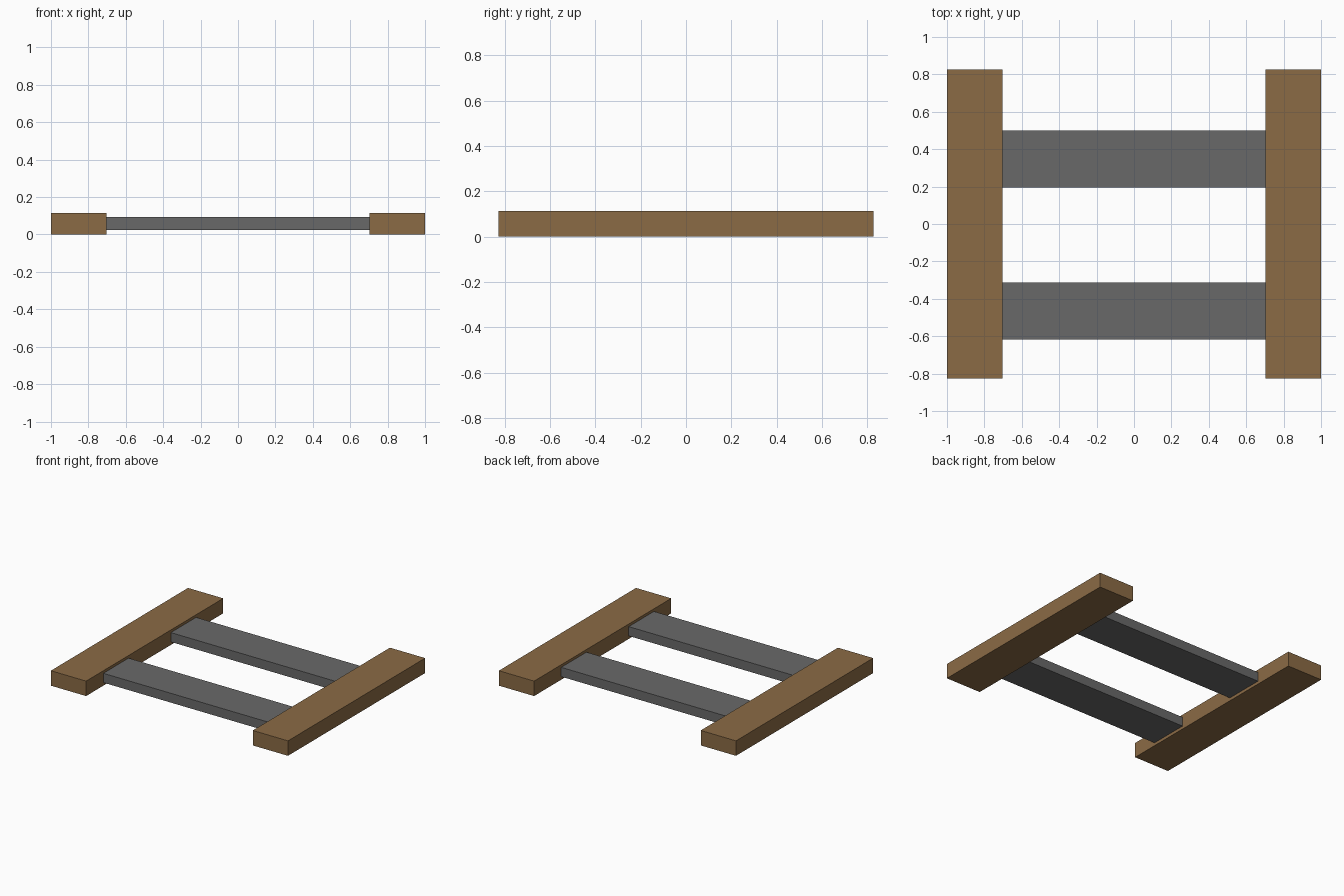
import bpy
import bmesh

if "Cube" in bpy.data.objects:
    bpy.data.objects.remove(bpy.data.objects["Cube"])


def material(name, rgb):
    m = bpy.data.materials.new(name)
    m.diffuse_color = (*rgb, 1.0)
    m.use_nodes = True
    m.node_tree.nodes["Principled BSDF"].inputs["Base Color"].default_value = m.diffuse_color
    return m


def box(name, lo, hi, mat):
    """Axis-aligned box between two corners."""
    bm = bmesh.new()
    bmesh.ops.create_cube(bm, size=1.0)
    for v in bm.verts:
        v.co = [lo[i] + (v.co[i] + 0.5) * (hi[i] - lo[i]) for i in range(3)]
    mesh = bpy.data.meshes.new(name)
    bm.to_mesh(mesh)
    bm.free()
    mesh.materials.append(mat)
    ob = bpy.data.objects.new(name, mesh)
    bpy.context.collection.objects.link(ob)
    return ob


wood = material("brown_wood", (0.258, 0.147, 0.060))
metal = material("dark_grey_metal", (0.141, 0.141, 0.141))

INNER = 0.703   # inner face of the side rails

# Wooden side rails
box("left_rail", (-1.0, -0.826, 0.0), (-INNER, 0.826, 0.114), wood)
box("right_rail", (INNER, -0.826, 0.0), (1.0, 0.826, 0.114), wood)

# Grey crossbars spanning between the rails
for name, y0, y1 in (("front_crossbar", -0.618, -0.314),
                     ("back_crossbar", 0.195, 0.499)):
    box(name, (-INNER, y0, 0.023), (INNER, y1, 0.094), metal)
